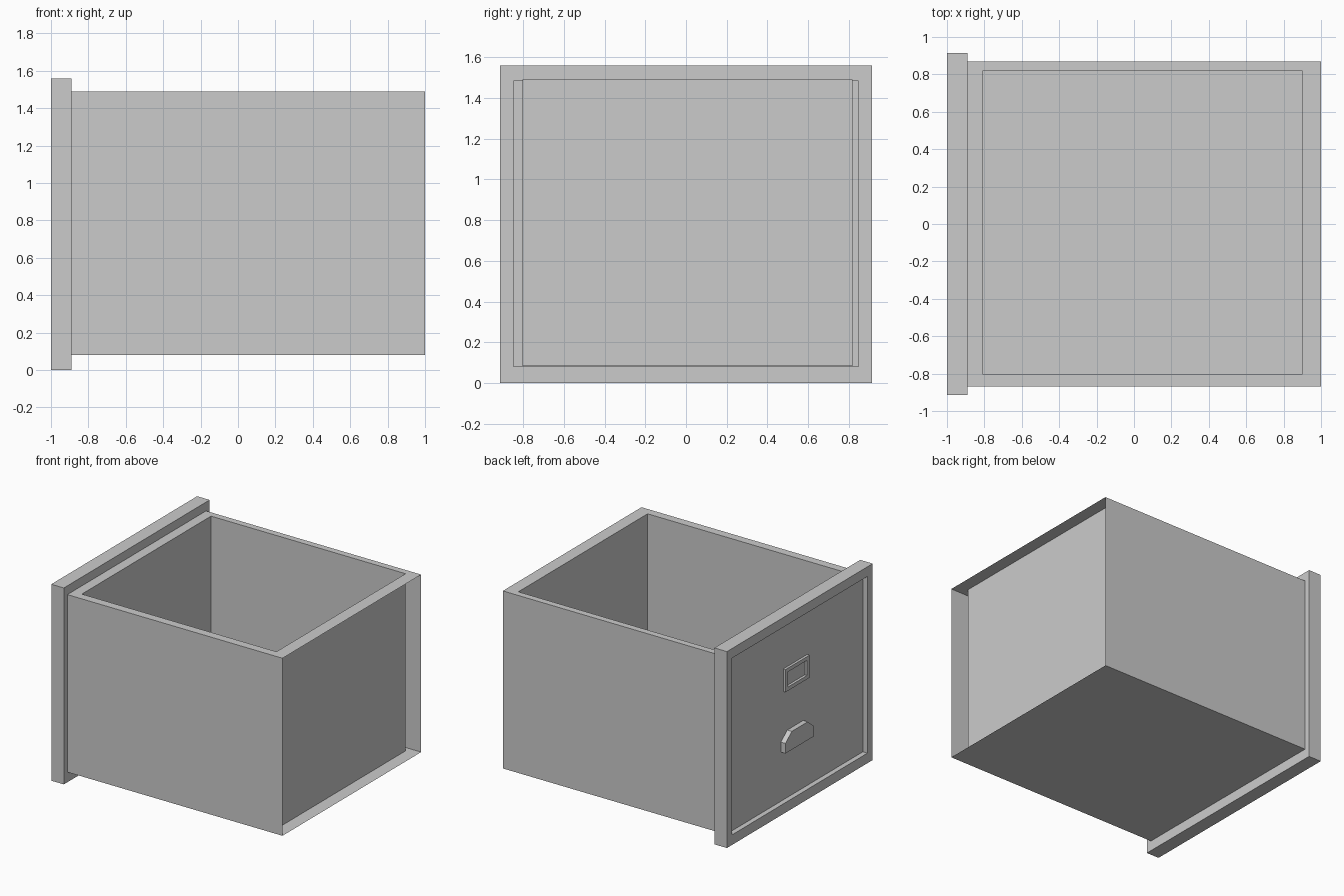
import bpy, bmesh

if "Cube" in bpy.data.objects:
    bpy.data.objects.remove(bpy.data.objects["Cube"])


def finish(name, bm, recalc=True):
    if recalc:
        bmesh.ops.recalc_face_normals(bm, faces=bm.faces)
    mesh = bpy.data.meshes.new(name)
    bm.to_mesh(mesh)
    bm.free()
    obj = bpy.data.objects.new(name, mesh)
    bpy.context.collection.objects.link(obj)
    return obj


def rect(a0, a1, b0, b1):
    return [(a0, b0), (a1, b0), (a1, b1), (a0, b1)]


def picture_frame(name, outer, inner, x0, x1):
    """Rectangular frame in the yz plane, x0 to x1 deep."""
    bm = bmesh.new()
    loops = [[bm.verts.new((x, y, z)) for y, z in r]
             for r, x in ((outer, x0), (inner, x0), (inner, x1), (outer, x1))]
    for k in range(4):
        a, b = loops[k], loops[(k + 1) % 4]
        for i in range(4):
            j = (i + 1) % 4
            bm.faces.new((a[i], a[j], b[j], b[i]))
    return finish(name, bm)


def extrude_x(name, profile, x0, x1):
    """Closed yz profile extruded along x."""
    bm = bmesh.new()
    a = [bm.verts.new((x0, y, z)) for y, z in profile]
    b = [bm.verts.new((x1, y, z)) for y, z in profile]
    n = len(profile)
    bm.faces.new(a)
    bm.faces.new(b[::-1])
    for i in range(n):
        j = (i + 1) % n
        bm.faces.new((a[i], a[j], b[j], b[i]))
    return finish(name, bm)


# Drawer box: thin outer sheet open at its two x ends, rim, and inner bin
OUT = rect(-0.89, 1.0, -0.87, 0.87)
INN = rect(-0.81, 0.90, -0.803, 0.818)
bm = bmesh.new()
loops = [[bm.verts.new((x, y, z)) for x, y in r]
         for r, z in ((OUT, 0.08), (OUT, 1.49), (INN, 1.49), (INN, 0.083))]
for k in range(3):
    for i in range(4):
        if k == 0 and i in (1, 3):  # open ends of the outer sheet
            continue
        j = (i + 1) % 4
        bm.faces.new((loops[k][i], loops[k][j], loops[k + 1][j], loops[k + 1][i]))
bm.faces.new(loops[0][::-1])
bm.faces.new(loops[3])
finish("drawer_box", bm, recalc=False)

# Drawer front: raised border with a recessed panel
opening = rect(-0.848, 0.848, 0.08, 1.483)
picture_frame("front_border", rect(-0.915, 0.915, 0, 1.56), opening, -1.0, -0.89)
extrude_x("front_panel", opening, -0.96, -0.955)

# Label holder on the panel
picture_frame("label_holder", rect(-0.15, 0.15, 0.94, 1.12),
              rect(-0.12, 0.12, 0.97, 1.09), -0.98, -0.96)

# Pull handle with chamfered upper corners
half = [(0.18, 0.47), (0.18, 0.55), (0.10, 0.615)]
extrude_x("pull_handle", half + [(-y, z) for y, z in reversed(half)], -1.0, -0.96)
